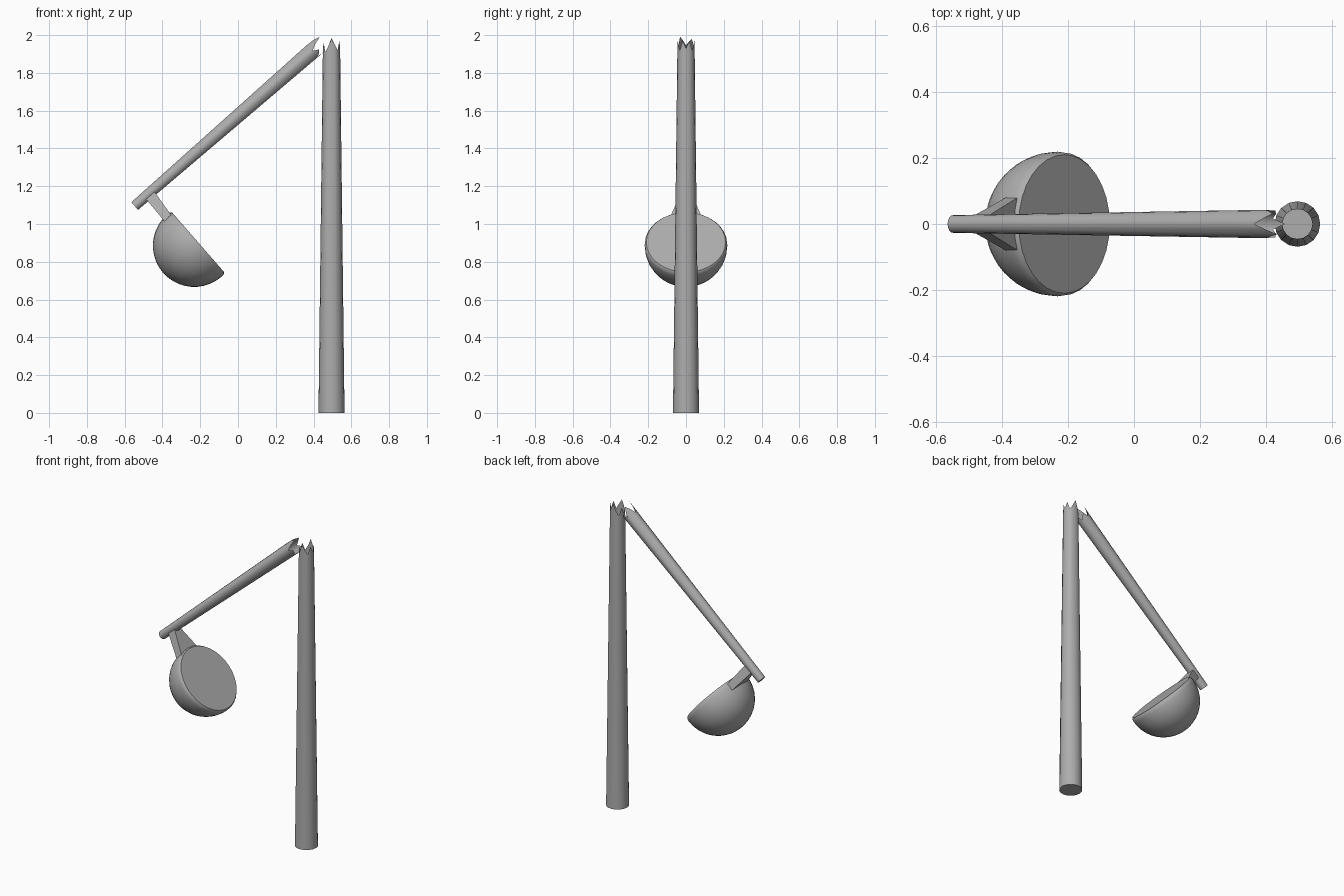
import bpy, bmesh, math
from mathutils import Matrix

if "Cube" in bpy.data.objects:
    bpy.data.objects.remove(bpy.data.objects["Cube"])

# Local frame of the fallen arm: z runs along the arm, x points up off it
a = math.radians(41.1)
c, s = math.cos(a), math.sin(a)
ARM = Matrix(((-s, 0, c, -0.547), (0, -1, 0, 0), (c, 0, s, 1.095), (0, 0, 0, 1)))

grey = bpy.data.materials.new("dark_grey")
grey.diffuse_color = (0.42, 0.42, 0.42, 1)
grey.use_nodes = True
grey.node_tree.nodes["Principled BSDF"].inputs["Base Color"].default_value = grey.diffuse_color


def finish(name, bm, matrix, smooth=True):
    bmesh.ops.recalc_face_normals(bm, faces=bm.faces[:])
    bm.transform(matrix)
    me = bpy.data.meshes.new(name)
    bm.to_mesh(me)
    bm.free()
    me.materials.append(grey)
    ob = bpy.data.objects.new(name, me)
    bpy.context.collection.objects.link(ob)
    if smooth:
        bpy.ops.object.select_all(action='DESELECT')
        ob.select_set(True)
        bpy.context.view_layer.objects.active = ob
        bpy.ops.object.shade_smooth_by_angle(angle=math.radians(35))
    return ob


def broken_tube(name, r0, r1, heights, matrix):
    """Hollow tapered tube, closed at the bottom, with a torn top edge."""
    bm = bmesh.new()
    n, length = len(heights), max(heights)
    bottom, top = [], []
    for i, h in enumerate(heights):
        t = 2 * math.pi * i / n
        r = r0 + (r1 - r0) * h / length
        bottom.append(bm.verts.new((r0 * math.cos(t), r0 * math.sin(t), 0)))
        top.append(bm.verts.new((r * math.cos(t), r * math.sin(t), h)))
    bm.faces.new(bottom)
    for i in range(n):
        j = (i + 1) % n
        bm.faces.new((bottom[i], bottom[j], top[j], top[i]))
    return finish(name, bm, matrix)


# Upright stump of the pole
broken_tube("pole_stump", 0.069, 0.045,
            (1.93, 1.97, 1.92, 1.95, 1.985, 1.94, 1.91, 1.96,
             1.92, 1.95, 1.91, 1.94, 1.98, 1.95, 1.92, 1.97),
            Matrix.Translation((0.495, 0, 0)))

# Snapped-off upper pole leaning down to the left
broken_tube("fallen_arm", 0.027, 0.044,
            (1.245, 1.29, 1.328, 1.28, 1.25, 1.28, 1.27, 1.25,
             1.296, 1.25, 1.27, 1.28, 1.25, 1.28, 1.31, 1.28), ARM)

# Lamp bowl: hemisphere with a slightly bevelled rim and a flat front
bm = bmesh.new()
R, steps = 0.219, 10
profile = [(R * math.sin(k * math.pi / 2 / steps), -R * math.cos(k * math.pi / 2 / steps))
           for k in range(steps + 1)]
profile += [(0.217, 0.018), (0.210, 0.027), (0.0, 0.027)]
verts = [bm.verts.new((r, 0, z)) for r, z in profile]
edges = [bm.edges.new(p) for p in zip(verts, verts[1:])]
bmesh.ops.spin(bm, geom=verts + edges, cent=(0, 0, 0), axis=(0, 0, 1),
               angle=2 * math.pi, steps=32, use_duplicate=False)
bmesh.ops.remove_doubles(bm, verts=bm.verts[:], dist=1e-4)
finish("lamp_bowl", bm, ARM @ Matrix.Translation((-0.365, 0, 0.10)))

# Bracket flaring from the arm to the bowl
bm = bmesh.new()
bmesh.ops.create_cube(bm, size=2)
for v in bm.verts:
    at_arm = v.co.x > 0
    half, lo, hi = (0.02, 0.07, 0.13) if at_arm else (0.08, 0.066, 0.114)
    v.co = (0.0 if at_arm else -0.165, half * v.co.y, hi if v.co.z > 0 else lo)
finish("bracket", bm, ARM, smooth=False)
